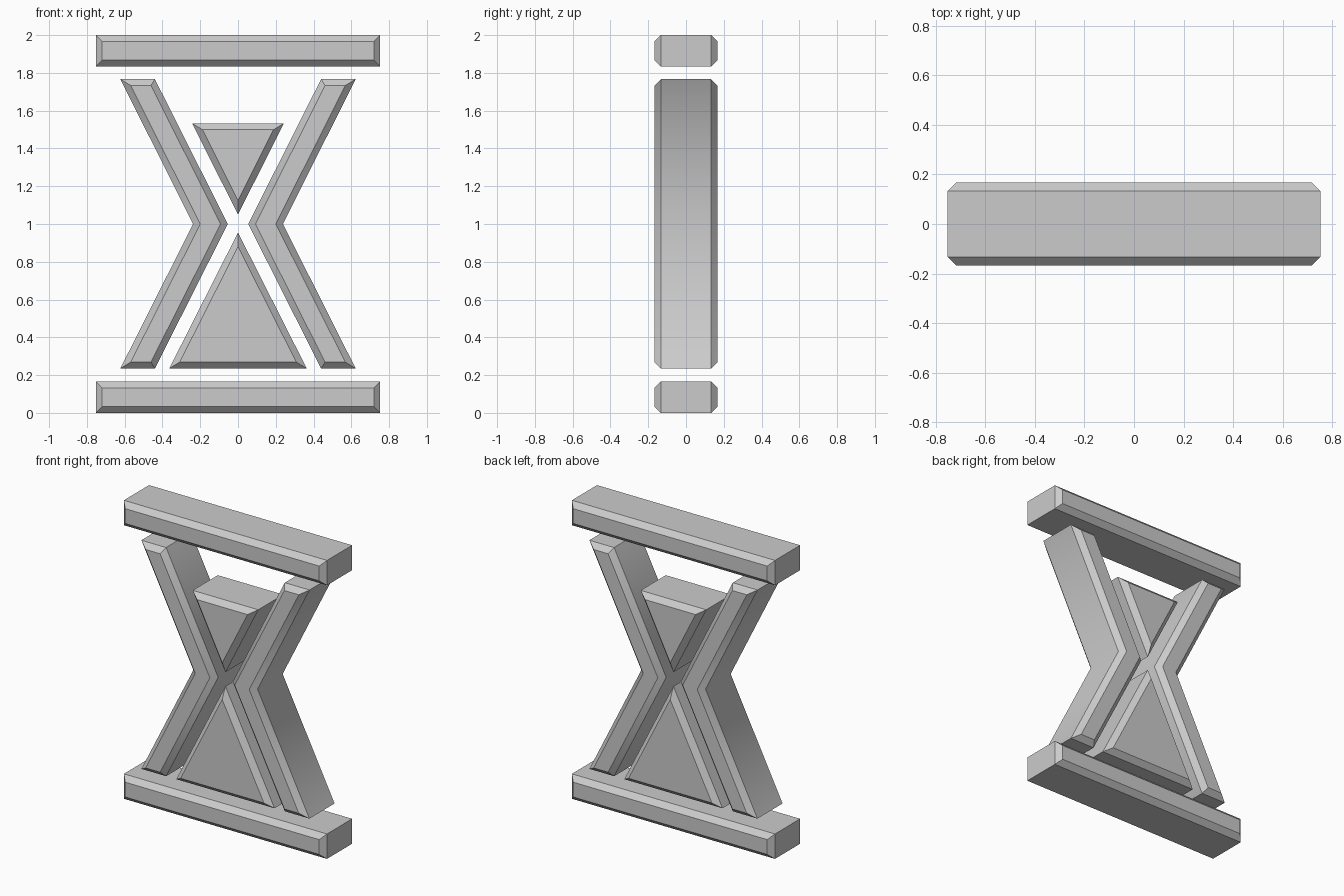
import bpy, bmesh

default = bpy.data.objects.get("Cube")
if default:
    bpy.data.objects.remove(default, do_unlink=True)

HALF_DEPTH = 0.167
BEVEL = 0.034

grey = bpy.data.materials.new("light grey")
grey.use_nodes = True
colour = (0.6, 0.6, 0.6, 1)
grey.diffuse_color = colour
grey.node_tree.nodes["Principled BSDF"].inputs["Base Color"].default_value = colour


def beveled_plate(name, outline, bend_z=None):
    """Extrude an (x, z) outline along y, with chamfered front and back rims."""
    bm = bmesh.new()
    y = HALF_DEPTH - BEVEL
    front = [bm.verts.new((x, -y, z)) for x, z in outline]
    back = [bm.verts.new((x, y, z)) for x, z in outline]
    caps = [bm.faces.new(front), bm.faces.new(back[::-1])]
    for i in range(len(outline)):
        j = (i + 1) % len(outline)
        bm.faces.new((front[j], front[i], back[i], back[j]))
    bmesh.ops.recalc_face_normals(bm, faces=bm.faces)
    bmesh.ops.inset_individual(bm, faces=caps, thickness=BEVEL, depth=BEVEL,
                               use_even_offset=True)
    # Only the elbow of a bent bar is shaded smoothly
    for face in bm.faces:
        face.smooth = bend_z is not None
    for edge in bm.edges:
        edge.smooth = bend_z is not None and all(
            abs(v.co.z - bend_z) < 0.01 for v in edge.verts)
    mesh = bpy.data.meshes.new(name)
    bm.to_mesh(mesh)
    bm.free()
    mesh.materials.append(grey)
    obj = bpy.data.objects.new(name, mesh)
    bpy.context.collection.objects.link(obj)
    return obj


# Top and bottom bars
for name, low, high in (("bottom_bar", 0, 0.167), ("top_bar", 1.833, 2)):
    beveled_plate(name, [(-0.753, low), (0.753, low), (0.753, high), (-0.753, high)])

# Bent side frames
frame = [(0.44, 0.235), (0.623, 0.235), (0.238, 1), (0.623, 1.767), (0.44, 1.767), (0.054, 1)]
for name, side in (("left_frame", 1), ("right_frame", -1)):
    beveled_plate(name, [(side * x, z) for x, z in frame], bend_z=1)

# Sand in the upper and lower bulbs
beveled_plate("upper_sand", [(-0.243, 1.533), (0, 1.05), (0.243, 1.533)])
beveled_plate("lower_sand", [(-0.364, 0.235), (0.364, 0.235), (0, 0.955)])
